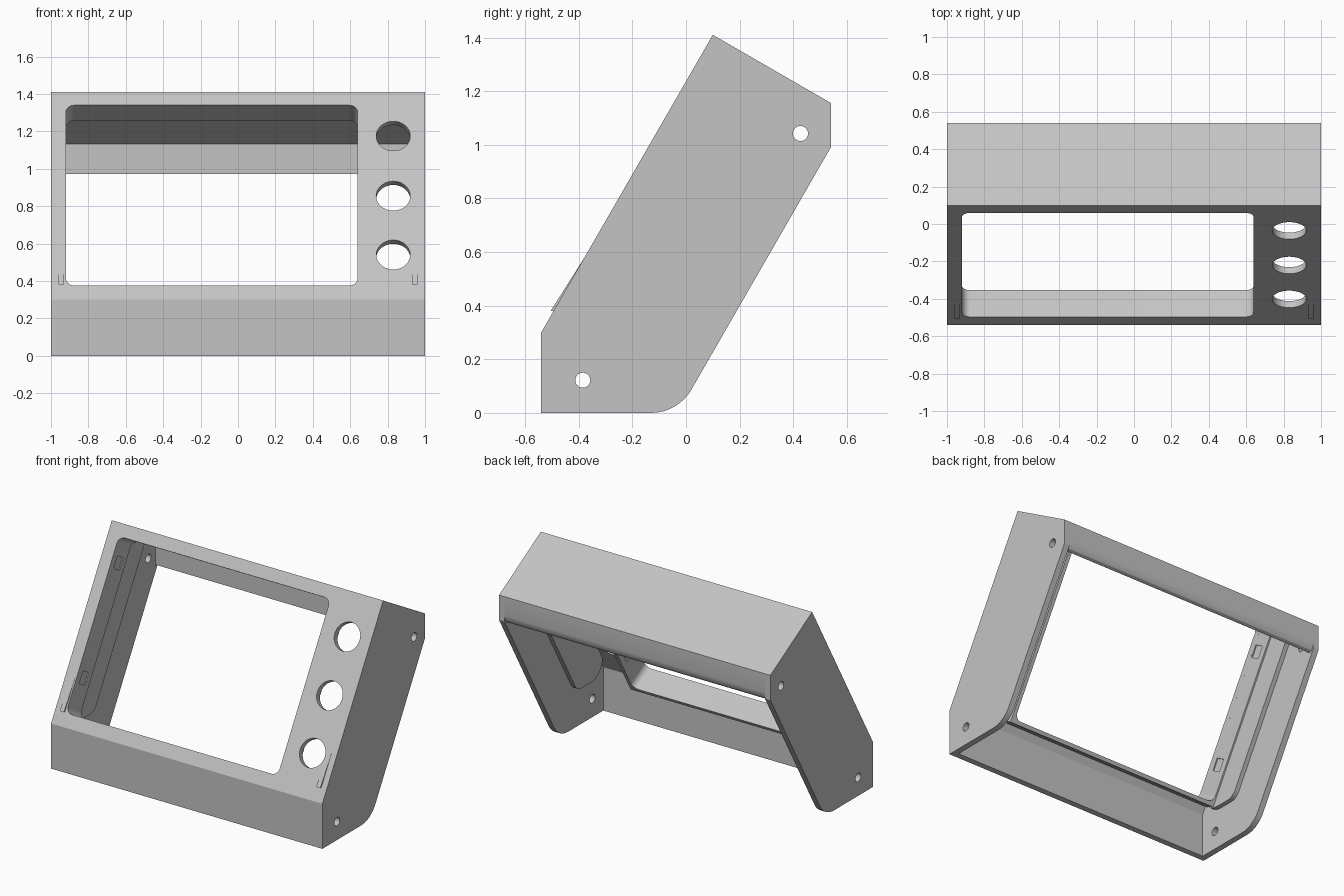
import bpy, bmesh, math
from mathutils import Matrix, Vector

cube = bpy.data.objects.get("Cube")
if cube:
    bpy.data.objects.remove(cube, do_unlink=True)

grey = bpy.data.materials.new("light_grey_plastic")
grey.use_nodes = True
color = (0.55, 0.55, 0.55, 1)
grey.diffuse_color = color
grey.node_tree.nodes["Principled BSDF"].inputs["Base Color"].default_value = color

WALL = 0.04
SIN, COS = math.sin(math.radians(60)), math.cos(math.radians(60))
# Panel frame: x across, y up the slope, z outwards
PANEL = Matrix(((1, 0, 0, 0), (0, COS, -SIN, -0.54), (0, SIN, COS, 0.3), (0, 0, 0, 1)))
# Side frame: profile (y, z) extruded along x
SIDE = Matrix(((0, 0, 1, 0), (1, 0, 0, 0), (0, 1, 0, 0), (0, 0, 0, 1)))


def prism(name, outline, low, high, frame):
    """Extrude a 2D outline between two heights of a frame."""
    bm = bmesh.new()
    base = [bm.verts.new(frame @ Vector((u, v, low))) for u, v in outline]
    face = bm.faces.new(base)
    moved = bmesh.ops.extrude_face_region(bm, geom=[face])["geom"]
    shift = frame.to_3x3() @ Vector((0, 0, high - low))
    bmesh.ops.translate(bm, vec=shift, verts=[g for g in moved if isinstance(g, bmesh.types.BMVert)])
    bmesh.ops.recalc_face_normals(bm, faces=bm.faces)
    mesh = bpy.data.meshes.new(name)
    bm.to_mesh(mesh)
    bm.free()
    mesh.materials.append(grey)
    obj = bpy.data.objects.new(name, mesh)
    bpy.context.collection.objects.link(obj)
    return obj


def arc(cu, cv, r, start, end, steps=8):
    angles = [math.radians(start + (end - start) * i / steps) for i in range(steps + 1)]
    return [(cu + r * math.cos(a), cv + r * math.sin(a)) for a in angles]


def circle(cu, cv, r):
    return arc(cu, cv, r, 0, 360, 40)[:-1]


def box(u0, u1, v0, v1):
    return [(u0, v0), (u1, v0), (u1, v1), (u0, v1)]


def rounded(u0, u1, v0, v1, r):
    return (arc(u1 - r, v1 - r, r, 0, 90) + arc(u0 + r, v1 - r, r, 90, 180)
            + arc(u0 + r, v0 + r, r, 180, 270) + arc(u1 - r, v0 + r, r, 270, 360))


def cut(obj, cutters):
    """Subtract the cutters and bake the result."""
    for c in cutters:
        mod = obj.modifiers.new("cut", "BOOLEAN")
        mod.operation, mod.solver, mod.object = "DIFFERENCE", "EXACT", c
    bpy.context.view_layer.update()
    graph = bpy.context.evaluated_depsgraph_get()
    baked = bpy.data.meshes.new_from_object(obj.evaluated_get(graph))
    obj.modifiers.clear()
    obj.data = baked
    for c in cutters:
        bpy.data.objects.remove(c, do_unlink=True)


def window_cutter():
    return prism("window_cutter", rounded(-0.92, 0.64, 0.087, 1.2, 0.045), -0.2, 0.1, PANEL)


# Folded shell: front wall, sloped panel, top and back lip
shell = prism("shell", [(-0.54, 0), (-0.54, 0.3), (0.1, 1.41), (0.54, 1.156), (0.54, 1.03),
                        (0.535, 1.0), (0.52, 0.98), (0.5, 0.972), (0.5, 1.133),
                        (0.115, 1.355), (-0.5, 0.289), (-0.5, 0)],
              WALL - 1, 1 - WALL, SIDE)
cut(shell, [window_cutter()] + [prism("knob_cutter", circle(0.83, s, 0.091), -0.2, 0.1, PANEL)
                                for s in (0.277, 0.64, 1.01)])

# Raised frame behind the window, with shallow clip slots
frame = prism("window_frame", box(WALL - 1, 0.665, 0.062, 1.225), -0.165, -WALL, PANEL)
slots = [prism("slot_cutter", box(u - 0.007, u + 0.007, s - 0.04, s + 0.04), -0.12, -0.05, PANEL)
         for u in (-0.92, 0.64) for s in (0.32, 1.045)]
cut(frame, [window_cutter()] + slots)

# Side plates with screw holes, and inner ribs curving round the lower screw
plate = ([(-0.54, 0)] + arc(-0.13, 0.173, 0.173, -90, -30)
         + [(0.54, 0.99), (0.54, 1.156), (0.1, 1.41), (-0.54, 0.3)])
rib = ([(-0.505, 0.285), (-0.505, 0.38)] + arc(-0.33, 0.38, 0.12, 180, 270)
       + arc(-0.23, 0.34, 0.08, -90, -30)
       + [(0.37, 1.22), (0.115, 1.36)])
for label, sign in (("left", 1), ("right", -1)):
    side = prism(label + "_side", plate, sign * (1 - WALL), sign, SIDE)
    cut(side, [prism("screw_cutter", circle(y, z, 0.028), -1.2, 1.2, SIDE)
               for y, z in ((-0.385, 0.122), (0.427, 1.042))])
    prism(label + "_rib", rib[1:], sign * 0.93, sign * (1 - WALL), SIDE)

# Smooth the round cuts, keep the folds crisp
bpy.ops.object.select_all(action="DESELECT")
for obj in bpy.context.collection.objects:
    if obj.type == "MESH" and obj.data.materials and obj.data.materials[0] == grey:
        obj.select_set(True)
        bpy.context.view_layer.objects.active = obj
bpy.ops.object.shade_smooth_by_angle(angle=math.radians(28))
